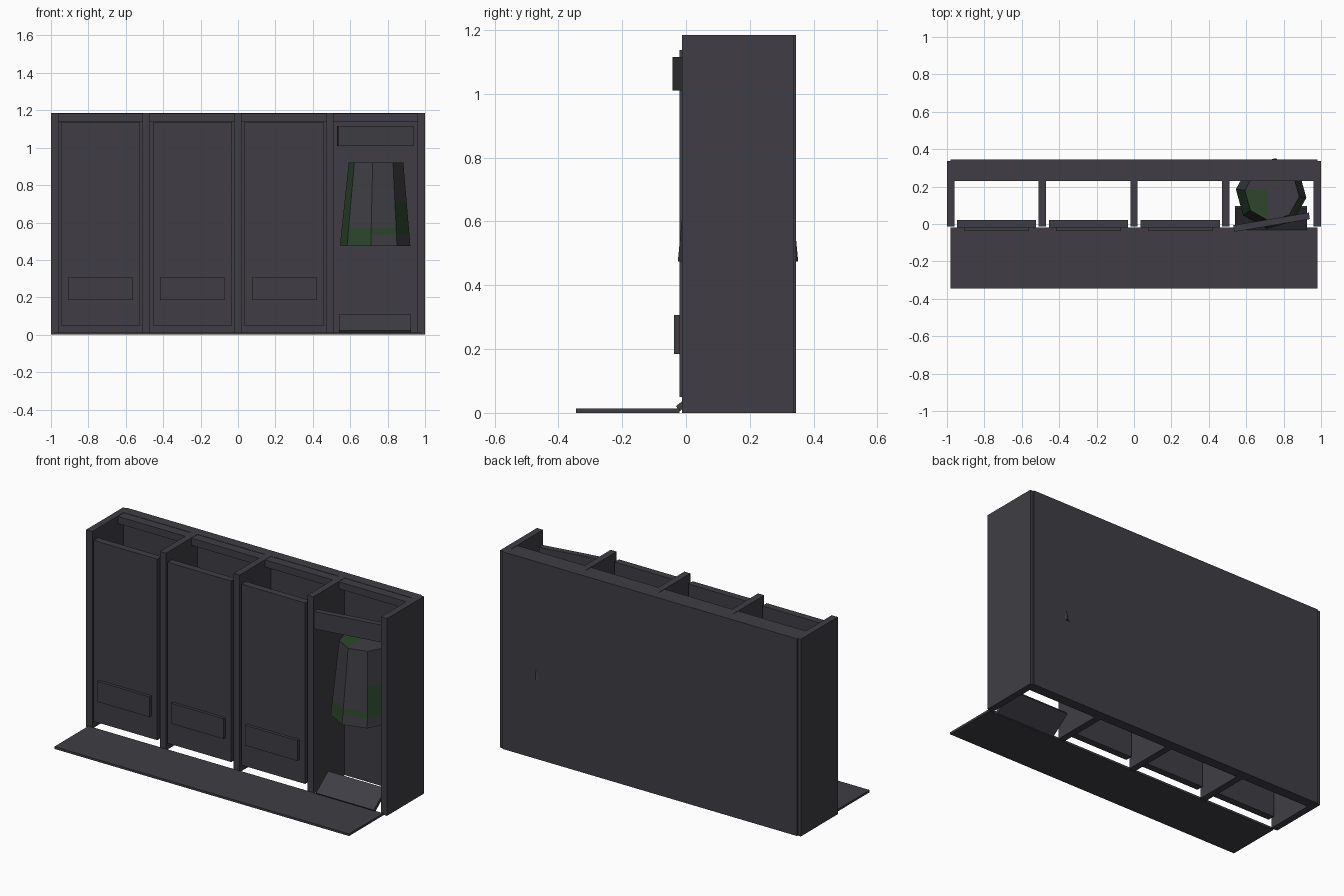
import bpy, bmesh, math
from mathutils import Vector, Matrix

if "Cube" in bpy.data.objects:
    bpy.data.objects.remove(bpy.data.objects["Cube"])


def material(name, rgb):
    m = bpy.data.materials.new(name)
    m.diffuse_color = (*rgb, 1)
    m.use_nodes = True
    m.node_tree.nodes["Principled BSDF"].inputs["Base Color"].default_value = m.diffuse_color
    return m


GREY = material("dark grey", (0.050, 0.048, 0.058))
GREEN = material("dark green", (0.026, 0.062, 0.026))


def finish(name, bm, mats):
    me = bpy.data.meshes.new(name)
    bmesh.ops.recalc_face_normals(bm, faces=bm.faces)
    bm.to_mesh(me)
    bm.free()
    for m in mats:
        me.materials.append(m)
    ob = bpy.data.objects.new(name, me)
    bpy.context.collection.objects.link(ob)
    return ob


def box(name, x, y, z, rot=None):
    """Box from (min, max) ranges, optionally turned about its own centre."""
    bm = bmesh.new()
    bmesh.ops.create_cube(bm, size=1)
    size = Vector([r[1] - r[0] for r in (x, y, z)])
    mid = Vector([(r[0] + r[1]) / 2 for r in (x, y, z)])
    m = Matrix.Translation(mid) @ (rot or Matrix()) @ Matrix.Diagonal((*size, 1))
    bmesh.ops.transform(bm, matrix=m, verts=bm.verts)
    return finish(name, bm, [GREY])


# Cabinet shell
H = 1.185
box("back_panel", (-0.98, 0.98), (0.285, 0.345), (0, H))
for name, s in (("left_side", -1), ("right_side", 1)):
    box(name, sorted((s * 0.96, s)), (-0.013, 0.338), (0, H))
for i, x in enumerate((-0.49, 0.0, 0.49)):
    box(f"divider_{i + 1}", (x - 0.02, x + 0.02), (-0.013, 0.29), (0, H))
box("top_rail", (-0.97, 0.97), (0.23, 0.29), (1.14, H - 0.002))

# Floor plate lying in front
box("front_floor_plate", (-0.98, 0.98), (-0.345, -0.02), (0, 0.013))

# Three doors with low raised plates
for i, x in enumerate((-0.735, -0.243, 0.248)):
    box(f"door_{i + 1}", (x - 0.212, x + 0.212), (-0.02, 0.022), (0.05, 1.138))
    box(f"door_plate_{i + 1}", (x - 0.174, x + 0.174), (-0.038, -0.015), (0.185, 0.307))

# Loose boards of the doorless bay
box("crooked_top_board", (0.53, 0.94), (-0.008, 0.027), (1.01, 1.115),
    Matrix.Rotation(math.radians(9.5), 4, 'Z'))
box("fallen_board", (0.54, 0.925), (-0.04, 0.105), (0.047, 0.067),
    Matrix.Rotation(math.radians(37), 4, 'X'))

# Hanging garment: eight-sided tapered block with green patches
bm = bmesh.new()
rings = []
for cx, cy, r, z in ((0.733, 0.163, 0.19, 0.475), (0.738, 0.163, 0.147, 0.92)):
    ring = []
    for k in range(8):
        a = math.radians(-97 + 45 * k)
        ring.append(bm.verts.new((cx + r * math.cos(a), cy + r * math.sin(a), z)))
    rings.append(ring)
lo, hi = rings
bm.faces.new(lo)
bm.faces.new(hi)
for k in range(8):
    j = (k + 1) % 8
    bm.faces.new((lo[k], lo[j], hi[j], hi[k]))


def cut(axis, value, only):
    faces = [f for f in bm.faces if only(f)]
    geom = list({g for f in faces for g in (*f.verts, *f.edges)}) + faces
    no = Vector([float(i == axis) for i in range(3)])
    bmesh.ops.bisect_plane(bm, geom=geom, plane_co=no * value, plane_no=no)


bm.normal_update()
bmesh.ops.recalc_face_normals(bm, faces=bm.faces)
for z in (0.535, 0.57, 0.71):
    cut(2, z, lambda f: abs(f.normal.z) < 0.5)
cut(1, 0.185, lambda f: f.normal.z > 0.9)
cut(0, 0.714, lambda f: f.normal.z > 0.9)
for f in bm.faces:
    c, n = f.calc_center_median(), f.normal
    ang = math.degrees(math.atan2(n.y, n.x))
    if n.z > 0.9:                       # top
        green = c.y < 0.185 and c.x < 0.714
    elif n.z < -0.9:                    # underside
        green = False
    elif -180 < ang < -145:             # left
        green = True
    elif -145 <= ang < -100:            # front left
        green = c.z < 0.57
    elif -100 <= ang < -55:             # front right
        green = 0.535 < c.z < 0.57
    elif -55 <= ang < 0:                # right
        green = 0.535 < c.z < 0.71
    else:
        green = False
    f.material_index = int(green)
finish("hanging_garment", bm, [GREY, GREEN])
